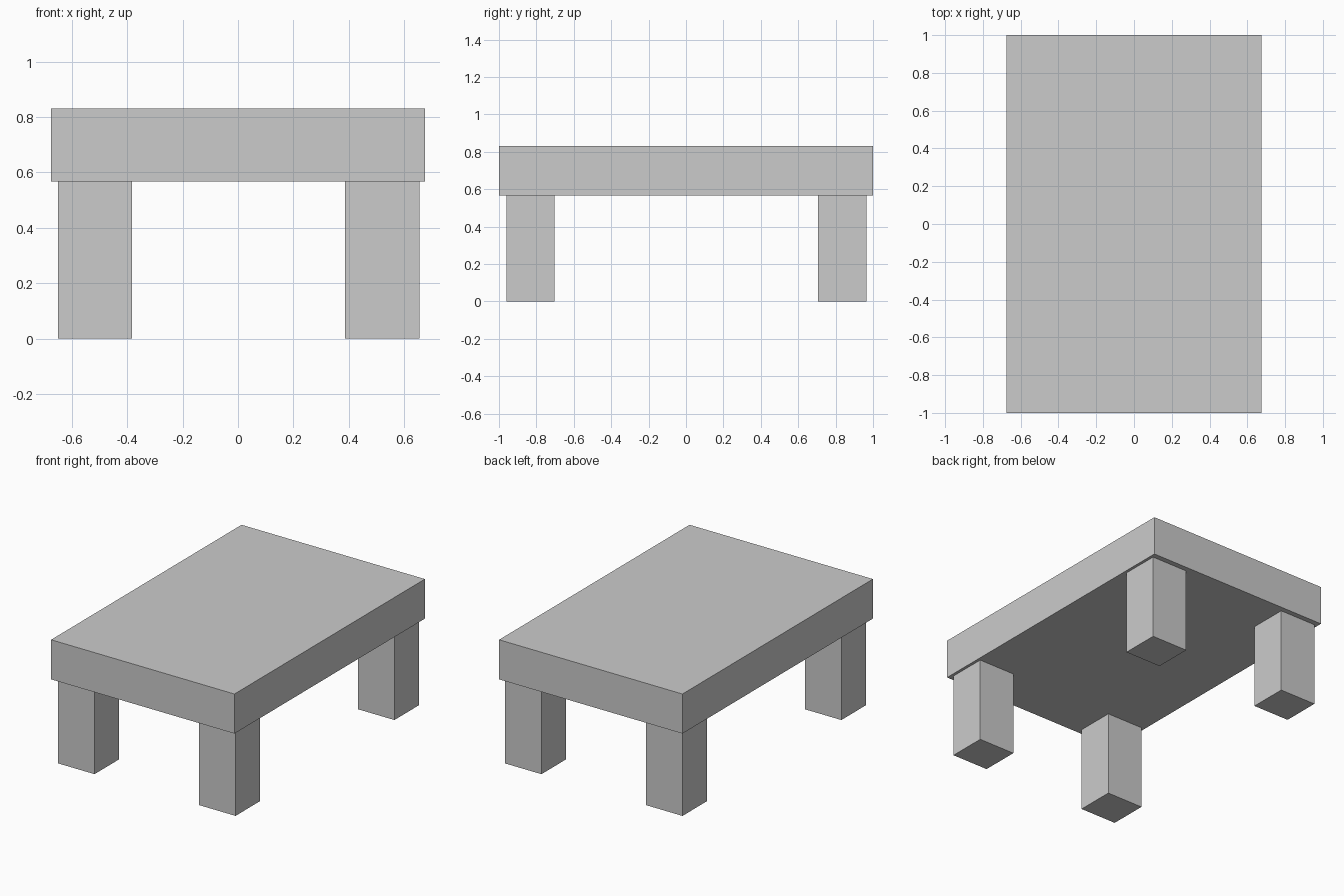
import bpy

if "Cube" in bpy.data.objects:
    bpy.data.objects.remove(bpy.data.objects["Cube"])


def box(name, centre, size):
    """Add a flat-faced box with its real size baked into the mesh."""
    bpy.ops.mesh.primitive_cube_add(size=1, location=centre)
    obj = bpy.context.object
    obj.name = name
    obj.scale = size
    bpy.ops.object.transform_apply(location=False, rotation=False, scale=True)
    return obj


LEG_HEIGHT = 0.567
TOP_THICKNESS = 0.263

# Thick table top
box("table_top", (0, 0, LEG_HEIGHT + TOP_THICKNESS / 2), (1.348, 2.0, TOP_THICKNESS))

# Four square legs, set very slightly off centre under the top
for side, x in (("left", -0.516), ("right", 0.521)):
    for end, y in (("front", -0.832), ("back", 0.836)):
        box(f"{end}_{side}_leg", (x, y, LEG_HEIGHT / 2), (0.268, 0.258, LEG_HEIGHT))
